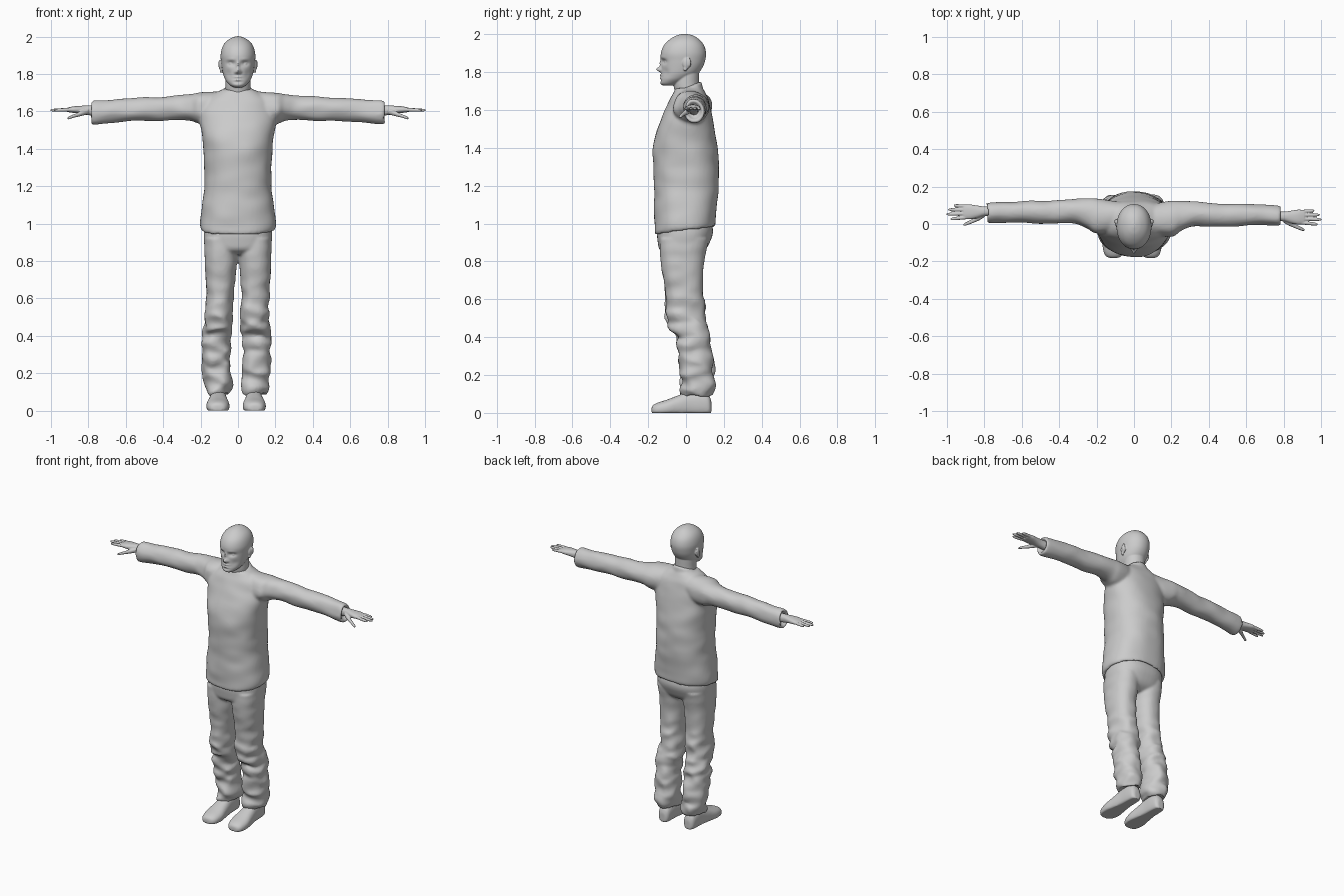
import bpy, bmesh, math
from mathutils import Vector, noise

grey = bpy.data.materials.new("plain_grey")
grey.diffuse_color = (0.6, 0.6, 0.6, 1)


def spline(rows, steps):
    """Catmull-Rom interpolation between stations."""
    out = []
    for i in range(len(rows) - 1):
        a, b, c, d = rows[max(i - 1, 0)], rows[i], rows[i + 1], rows[min(i + 2, len(rows) - 1)]
        for k in range(steps):
            t = k / steps
            out.append([0.5 * (2 * q + (r - p) * t + (2 * p - 5 * q + 4 * r - s) * t * t
                        + (3 * q - p - 3 * r + s) * t ** 3) for p, q, r, s in zip(a, b, c, d)])
    return out + [list(rows[-1])]


def loft(bm, axis, rows, power=2.0, segs=40, steps=5, warp=None):
    """Rows are (position, u min, u max, v min, v max) along an axis."""
    rings = []
    for w, u0, u1, v0, v1 in spline(rows, steps):
        ring = []
        for k in range(segs):
            a = math.tau * k / segs
            c, s = math.cos(a), math.sin(a)
            u = (u0 + u1) / 2 + (u1 - u0) / 2 * math.copysign(abs(c) ** (2 / power), c)
            v = (v0 + v1) / 2 + (v1 - v0) / 2 * math.copysign(abs(s) ** (2 / power), s)
            p = Vector({'x': (w, u, v), 'y': (u, w, v), 'z': (u, v, w)}[axis])
            ring.append(bm.verts.new(warp(p) if warp else p))
        rings.append(ring)
    faces = [bm.faces.new((r[k], r[(k + 1) % segs], q[(k + 1) % segs], q[k]))
             for r, q in zip(rings, rings[1:]) for k in range(segs)]
    faces += [bm.faces.new(rings[0]), bm.faces.new(rings[-1])]
    bmesh.ops.recalc_face_normals(bm, faces=faces)


def ball(bm, centre, size):
    new = bmesh.ops.create_uvsphere(bm, u_segments=20, v_segments=12, radius=1)['verts']
    for v in new:
        v.co = Vector(centre) + Vector([a * b for a, b in zip(v.co, size)])


def finish(name, bm, voxel, smooth):
    """Fuse overlapping volumes into one smooth skin."""
    me = bpy.data.meshes.new(name)
    bm.to_mesh(me)
    bm.free()
    me.materials.append(grey)
    ob = bpy.data.objects.new(name, me)
    bpy.context.collection.objects.link(ob)
    for p in me.polygons:
        p.use_smooth = True
    m = ob.modifiers.new("fuse", 'REMESH')
    m.mode, m.voxel_size, m.use_smooth_shade = 'VOXEL', voxel, True
    m = ob.modifiers.new("soften", 'SMOOTH')
    m.factor, m.iterations = 0.5, smooth
    return ob


def wrinkle(p, amount, freq):
    return p + noise.noise_vector(Vector((p.x * freq, p.y * freq, p.z * freq * 1.8))) * amount


# sweater: body, collar and sleeves
def body_warp(p):
    p.z += 0.14 * p.y * min(max((1.2 - p.z) / 0.2, 0), 1)
    return wrinkle(p, 0.006, 7)


def collar_warp(p):
    p.z += 0.4 * p.y
    return p


bm = bmesh.new()
loft(bm, 'z', [(1.0, -.17, .17, -.135, .13), (.965, -.188, .188, -.153, .145),
               (.972, -.2, .2, -.165, .155), (1.0, -.204, .204, -.167, .158),
               (1.1, -.192, .192, -.168, .166), (1.2, -.181, .181, -.168, .174),
               (1.3, -.179, .179, -.172, .173), (1.4, -.184, .184, -.175, .166),
               (1.48, -.195, .195, -.16, .153), (1.56, -.205, .205, -.127, .14),
               (1.62, -.2, .2, -.1, .13), (1.66, -.175, .175, -.085, .12),
               (1.69, -.13, .13, -.07, .105), (1.715, -.085, .085, -.06, .092)],
     2.3, 64, 6, body_warp)
loft(bm, 'z', [(1.62, -.1, .1, -.075, .1), (1.67, -.084, .084, -.066, .09),
               (1.71, -.076, .076, -.06, .084), (1.72, -.07, .07, -.055, .078)],
     2, 40, 5, collar_warp)
for s in (-1, 1):
    def sleeve_warp(p):
        return wrinkle(Vector((p.x * s, p.y - s * .008, p.z)), .007, 9)
    loft(bm, 'x', [(.08, -.05, .11, 1.53, 1.705), (.2, -.06, .13, 1.53, 1.702),
                   (.25, -.03, .13, 1.547, 1.693), (.32, -.005, .127, 1.553, 1.685),
                   (.42, -.007, .119, 1.55, 1.678), (.52, -.007, .116, 1.548, 1.673),
                   (.62, 0, .114, 1.543, 1.667), (.72, 0, .11, 1.534, 1.66),
                   (.772, 0, .107, 1.53, 1.655), (.787, .006, .103, 1.537, 1.65),
                   (.78, .016, .093, 1.548, 1.638), (.76, .022, .088, 1.555, 1.632)],
         2.1, 40, 5, sleeve_warp)
finish("sweater", bm, .009, 5)

# trousers: hips and two creased legs
bm = bmesh.new()
loft(bm, 'z', [(1.04, -.17, .17, -.13, .125), (.96, -.183, .183, -.152, .143),
               (.9, -.18, .18, -.149, .125), (.86, -.17, .17, -.138, .1),
               (.835, -.12, .12, -.1, .06)], 2.4, 48)
for s in (-1, 1):
    def leg_warp(p):
        low = min(max((.7 - p.z) / .2, 0), 1)
        q = wrinkle(Vector((p.x * s - .008 * low, p.y, p.z)), .004 + .014 * low, 10)
        # stacked cloth folds below the knee
        q.y += .004 * low * math.sin(p.z * 75 + p.x * 20 * s)
        return q
    loft(bm, 'z', [(.92, .0, .18, -.14, .12), (.8, .006, .178, -.135, .096),
                   (.7, .014, .173, -.117, .09), (.6, .02, .169, -.107, .095),
                   (.5, .022, .172, -.104, .108), (.44, .025, .18, -.085, .118),
                   (.4, .036, .183, -.048, .12), (.3, .032, .184, -.04, .138),
                   (.2, .026, .179, -.033, .15), (.14, .026, .175, -.03, .153),
                   (.1, .036, .164, -.028, .146), (.085, .044, .156, -.02, .138),
                   (.1, .055, .145, -.008, .126)], 2.3, 44, 7, leg_warp)
finish("trousers", bm, .008, 4)

# shoes with flat soles
for s, side in ((-1, "left"), (1, "right")):
    def shoe_warp(p):
        out = .97 + .12 * -p.y
        return Vector((s * p.x * out - .01, p.y, max(p.z, 0)))
    bm = bmesh.new()
    loft(bm, 'y', [(-.182, .085, .115, -.005, .025), (-.175, .062, .138, -.012, .04),
                   (-.15, .044, .154, -.018, .054), (-.1, .036, .162, -.02, .07),
                   (-.04, .044, .154, -.02, .093), (.02, .052, .146, -.02, .115),
                   (.08, .055, .144, -.02, .118), (.12, .062, .138, -.016, .095),
                   (.134, .08, .12, -.008, .06)], 2.3, 36, 5, shoe_warp)
    finish("shoe_" + side, bm, .006, 3)

# head: skull, face relief, neck and ears
RELIEF = [((.036, -.115, 1.856), (.022, .04, .013), .014), ((.036, -.12, 1.878), (.025, .04, .008), -.003),
          ((0, -.13, 1.848), (.008, .04, .018), -.011), ((0, -.13, 1.815), (.011, .04, .013), -.031),
          ((.014, -.13, 1.81), (.007, .04, .008), -.008), ((0, -.13, 1.784), (.02, .04, .005), -.008),
          ((0, -.13, 1.776), (.022, .04, .0025), .004), ((0, -.13, 1.768), (.018, .04, .005), -.007),
          ((0, -.13, 1.757), (.02, .04, .005), .005), ((.05, -.1, 1.8), (.018, .04, .02), .006)]


def face_warp(p):
    q = p.copy()
    if p.y < -.02:
        for c, r, d in RELIEF:
            e = ((abs(p.x) - c[0]) / r[0]) ** 2 + ((p.y - c[1]) / r[1]) ** 2 + ((p.z - c[2]) / r[2]) ** 2
            q.y += d * math.exp(-e)
    return q


bm = bmesh.new()
loft(bm, 'z', [(1.729, -.025, .025, -.122, -.06), (1.74, -.043, .043, -.135, -.03),
               (1.76, -.062, .062, -.134, .01), (1.78, -.073, .073, -.131, .045),
               (1.8, -.08, .08, -.13, .07), (1.83, -.086, .086, -.13, .09),
               (1.86, -.09, .09, -.131, .101), (1.9, -.093, .093, -.133, .106),
               (1.94, -.085, .085, -.118, .096), (1.97, -.067, .067, -.09, .073),
               (1.992, -.037, .037, -.055, .042), (2.002, -.008, .008, -.02, .006)],
     2.1, 96, 8, face_warp)
loft(bm, 'z', [(1.65, -.07, .07, -.05, .075), (1.7, -.066, .066, -.06, .073),
               (1.74, -.066, .066, -.066, .069), (1.8, -.066, .066, -.06, .07),
               (1.84, -.06, .06, -.05, .07)], 2, 40)
for s in (-1, 1):
    ball(bm, (s * .035, -.1, 1.854), (.015, .014, .012))
    # ear with rim and lobe
    ball(bm, (s * .091, .004, 1.846), (.01, .022, .03))
    ball(bm, (s * .098, .014, 1.852), (.007, .013, .024))
    ball(bm, (s * .09, -.004, 1.818), (.008, .01, .013))
finish("head", bm, .0038, 3)

# hands: palm, four fingers and a thumb
for s, side in ((-1, "left"), (1, "right")):
    def hand_warp(p):
        return Vector((p.x * s, p.y - s * .014, p.z))
    bm = bmesh.new()
    loft(bm, 'x', [(.74, .03, .082, 1.572, 1.632), (.8, .028, .08, 1.58, 1.632),
                   (.84, .018, .085, 1.587, 1.63), (.88, .011, .091, 1.592, 1.627),
                   (.912, .015, .088, 1.597, 1.62)], 2.3, 32, 5, hand_warp)
    for y0, y1, tip in ((.023, .012, .983), (.042, .038, 1.004), (.061, .063, .994), (.079, .085, .965)):
        rows = []
        for t, r in ((0, .0105), (.3, .0098), (.6, .0093), (.85, .008), (.97, .005), (1, .002)):
            y, z = y0 + (y1 - y0) * t, 1.61 - .004 * t
            rows.append((.88 + (tip - .88) * t, y - r, y + r, z - r, z + r))
        loft(bm, 'x', rows, 2, 14, 3, hand_warp)
    loft(bm, 'x', [(.8, .022, .052, 1.585, 1.617), (.83, .004, .036, 1.577, 1.607),
                   (.86, -.008, .016, 1.57, 1.592), (.885, -.018, .002, 1.564, 1.582),
                   (.905, -.024, -.008, 1.557, 1.572), (.912, -.02, -.014, 1.56, 1.566)],
         2, 18, 4, hand_warp)
    finish("hand_" + side, bm, .0035, 2)
